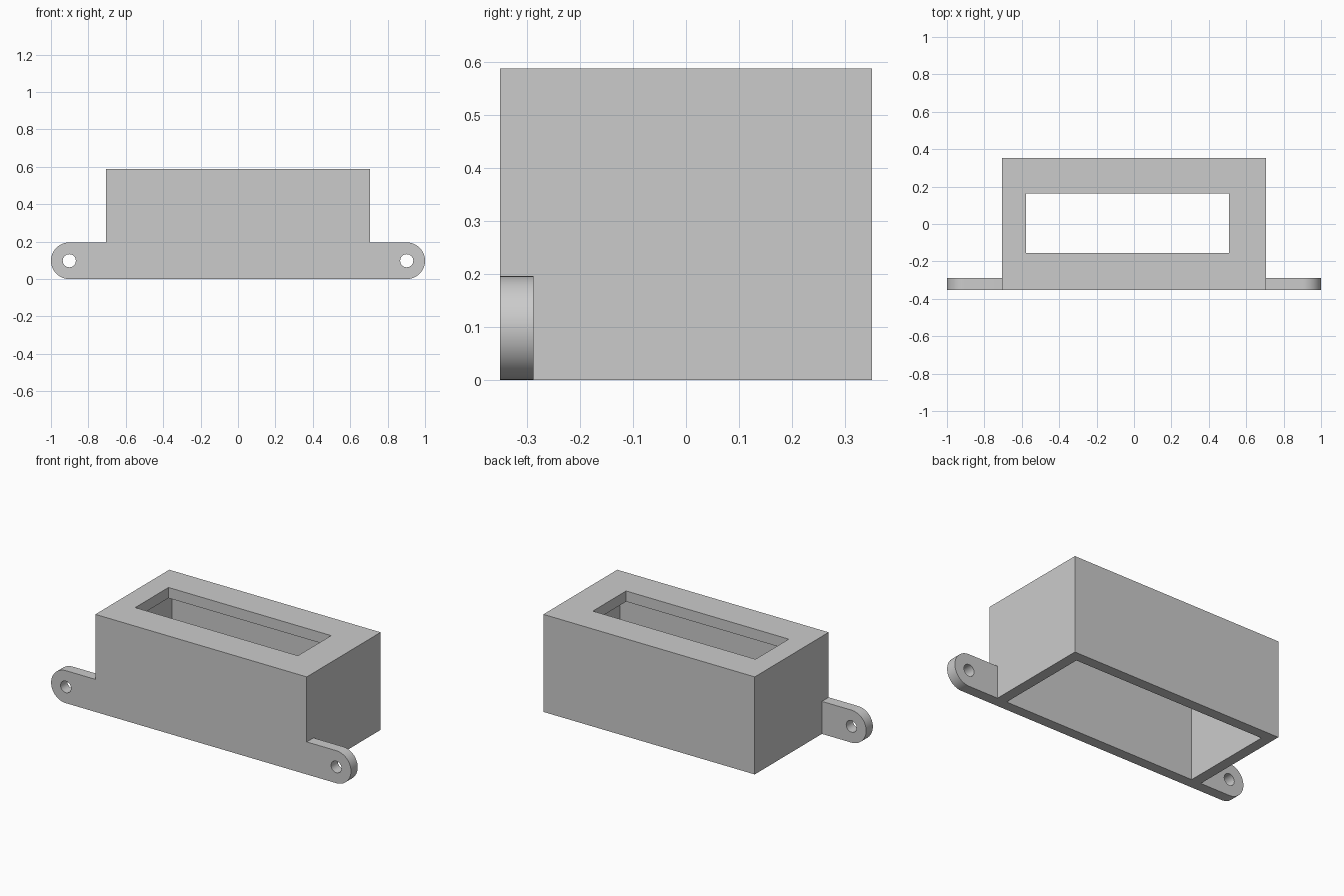
import bpy
import bmesh
from math import sin, cos, pi, radians
from mathutils import Matrix

cube = bpy.data.objects.get("Cube")
if cube:
    bpy.data.objects.remove(cube, do_unlink=True)

HALF_X, HALF_Y, HEIGHT = 0.705, 0.352, 0.588
WALL = 0.064
TAB_R, HOLE_R = 0.098, 0.035

grey = bpy.data.materials.new("light grey")
grey.use_nodes = True
grey.diffuse_color = (0.6, 0.6, 0.6, 1)
grey.node_tree.nodes["Principled BSDF"].inputs["Base Color"].default_value = (0.6, 0.6, 0.6, 1)


def add_object(name, bm):
    bmesh.ops.recalc_face_normals(bm, faces=bm.faces)
    mesh = bpy.data.meshes.new(name)
    bm.to_mesh(mesh)
    bm.free()
    mesh.materials.append(grey)
    obj = bpy.data.objects.new(name, mesh)
    bpy.context.collection.objects.link(obj)
    return obj


def box(name, x0, x1, y0, y1, z0, z1):
    bm = bmesh.new()
    place = Matrix.Translation(((x0 + x1) / 2, (y0 + y1) / 2, (z0 + z1) / 2))
    size = Matrix.Diagonal((x1 - x0, y1 - y0, z1 - z0, 1))
    bmesh.ops.create_cube(bm, size=1, matrix=place @ size)
    return add_object(name, bm)


def prism(name, profile, y0, y1):
    """Extrude an (x, z) outline along y."""
    bm = bmesh.new()
    face = bm.faces.new([bm.verts.new((x, y0, z)) for x, z in profile])
    new = bmesh.ops.extrude_face_region(bm, geom=[face])["geom"]
    verts = [v for v in new if isinstance(v, bmesh.types.BMVert)]
    bmesh.ops.translate(bm, verts=verts, vec=(0, y1 - y0, 0))
    return add_object(name, bm)


def arc(cx, cz, r, start, end, steps):
    angles = [start + (end - start) * i / steps for i in range(steps + 1)]
    return [(cx + r * cos(a), cz + r * sin(a)) for a in angles]


def cut(target, cutter):
    mod = target.modifiers.new("cut", "BOOLEAN")
    mod.operation = "DIFFERENCE"
    mod.solver = "EXACT"
    mod.object = cutter
    bpy.context.view_layer.objects.active = target
    bpy.ops.object.modifier_apply(modifier=mod.name)
    bpy.data.objects.remove(cutter, do_unlink=True)


# Hollow housing, open below, with an off-centre window in its top
housing = box("housing", -HALF_X, HALF_X, -HALF_Y, HALF_Y, 0, HEIGHT)
cut(housing, box("cavity_cutter", WALL - HALF_X, HALF_X - WALL,
                 WALL - HALF_Y, HALF_Y - WALL, -0.1, HEIGHT - WALL))
cut(housing, box("window_cutter", -0.577, 0.508, -0.155, 0.162, 0.3, 0.8))

# Round-ended mounting tabs, flush with the front wall
front = -HALF_Y
for name, side in (("left_tab", 1), ("right_tab", -1)):
    cx = side * (1 - TAB_R)
    outline = [(side * HALF_X, 2 * TAB_R), (side * HALF_X, 0)]
    outline += arc(cx, TAB_R, TAB_R, -pi / 2, side * pi - pi / 2, 32)
    tab = prism(name, outline, front, front + WALL)
    hole = arc(cx, TAB_R, HOLE_R, 0, 2 * pi, 32)[:-1]
    cut(tab, prism("hole_cutter", hole, front - 0.1, front + 0.2))
    bpy.ops.object.select_all(action="DESELECT")
    tab.select_set(True)
    bpy.context.view_layer.objects.active = tab
    bpy.ops.object.shade_smooth_by_angle(angle=radians(30))
